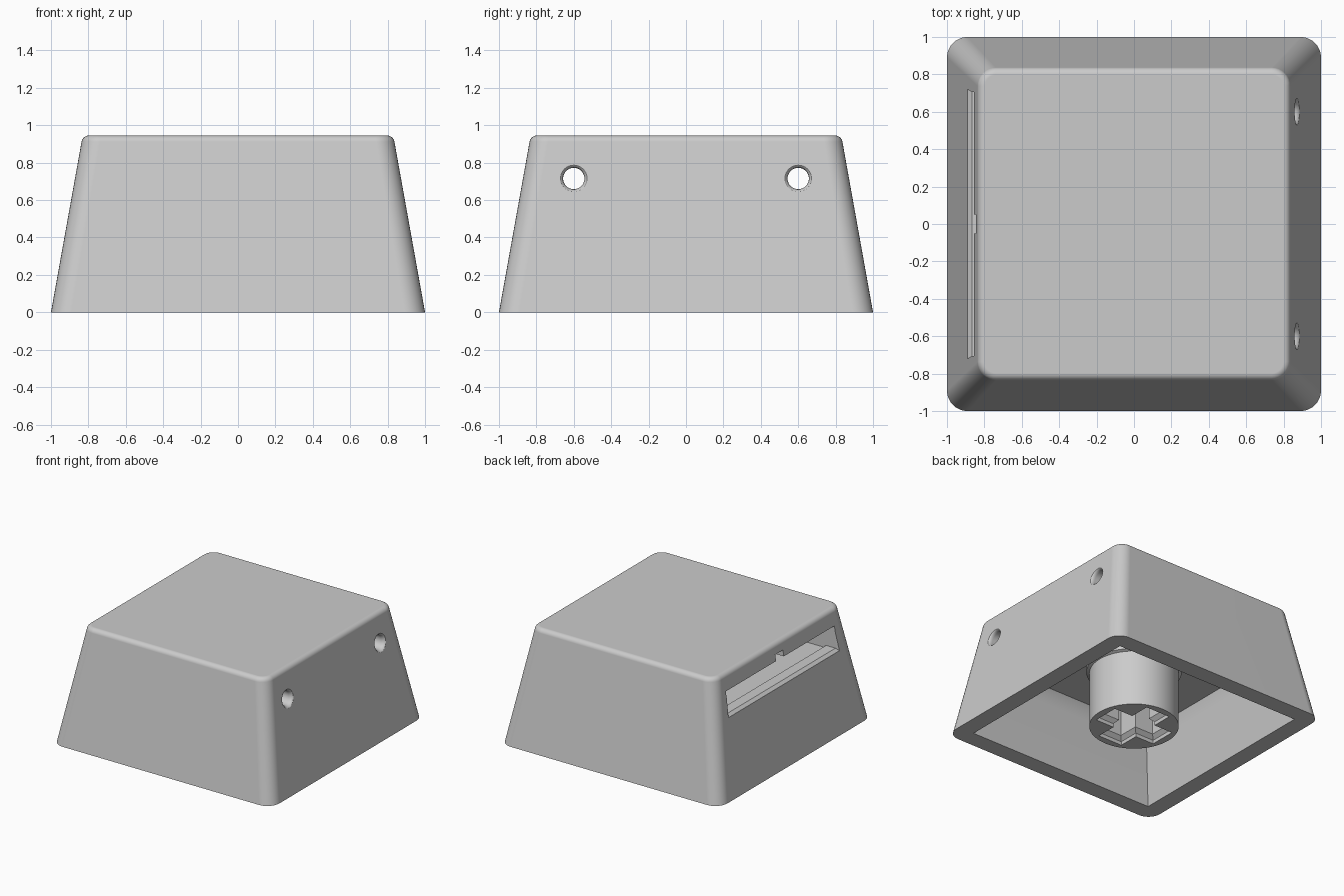
import bpy
import bmesh
from math import cos, sin, pi, radians
from mathutils import Vector

cube = bpy.data.objects.get("Cube")
if cube:
    bpy.data.objects.remove(cube, do_unlink=True)

grey = bpy.data.materials.new("plain grey")
grey.use_nodes = True
GREY = (0.6, 0.6, 0.6, 1)
grey.diffuse_color = GREY
grey.node_tree.nodes["Principled BSDF"].inputs["Base Color"].default_value = GREY


def loft(name, rings):
    """Skin a stack of equal-length closed rings and cap both ends."""
    bm = bmesh.new()
    loops = [[bm.verts.new(p) for p in ring] for ring in rings]
    n = len(loops[0])
    for a, b in zip(loops, loops[1:]):
        for i in range(n):
            j = (i + 1) % n
            bm.faces.new((a[i], a[j], b[j], b[i]))
    bm.faces.new(loops[0][::-1])
    bm.faces.new(loops[-1])
    bmesh.ops.recalc_face_normals(bm, faces=bm.faces)
    mesh = bpy.data.meshes.new(name)
    bm.to_mesh(mesh)
    bm.free()
    mesh.materials.append(grey)
    obj = bpy.data.objects.new(name, mesh)
    bpy.context.collection.objects.link(obj)
    return obj


def rounded_square(half, radius, z, steps=8):
    ring = []
    for k, (sx, sy) in enumerate(((1, 1), (-1, 1), (-1, -1), (1, -1))):
        for i in range(steps + 1):
            t = (k + i / steps) * pi / 2
            c = half - radius
            ring.append(Vector((sx * c + radius * cos(t), sy * c + radius * sin(t), z)))
    return ring


def rectangle(hx, hy, z):
    return [Vector((x, y, z)) for x, y in ((hx, hy), (-hx, hy), (-hx, -hy), (hx, -hy))]


def circle(r, z, n=48):
    return [Vector((r * cos(2 * pi * i / n), r * sin(2 * pi * i / n), z)) for i in range(n)]


def cross(reach, w, z):
    ring = []
    for k in range(4):
        for x, y in ((reach, -w), (reach, w), (w, w)):
            for _ in range(k):
                x, y = -y, x
            ring.append(Vector((x, y, z)))
    return ring


def tunnel(name, *sections):
    """Rectangular duct along x; each section is (x, half width, bottom, top)."""
    return loft(name, [[Vector(p) for p in ((x, h, z0), (x, h, z1), (x, -h, z1), (x, -h, z0))]
                       for x, h, z0, z1 in sections])


def boolean(target, cutter):
    mod = target.modifiers.new("cut", "BOOLEAN")
    mod.operation = "DIFFERENCE"
    mod.solver = "EXACT"
    mod.object = cutter
    bpy.context.view_layer.objects.active = target
    bpy.ops.object.modifier_apply(modifier=mod.name)
    bpy.data.objects.remove(cutter, do_unlink=True)


def smooth(obj):
    bpy.ops.object.select_all(action="DESELECT")
    obj.select_set(True)
    bpy.context.view_layer.objects.active = obj
    bpy.ops.object.shade_smooth_by_angle(angle=radians(30))
    mod = obj.modifiers.new("even shading", "WEIGHTED_NORMAL")
    mod.keep_sharp = True


# Tapered outer shell with a rolled top edge
TOP, FILLET, SHOULDER = 0.945, 0.04, 0.837
rings = [rounded_square(1, 0.11, 0)]
for i in range(7):
    t = radians(10 + 80 * i / 6)
    inset = FILLET * (1 - cos(t))
    rings.append(rounded_square(SHOULDER - inset, 0.1 - inset, TOP - FILLET * (1 - sin(t))))
shell = loft("cap_shell", rings)

# Open underside with a chamfered ceiling
boolean(shell, loft("cavity", [rectangle(0.877, 0.877, -0.1), rectangle(0.77, 0.77, 0.46),
                               rectangle(0.74, 0.7, 0.55)]))

# Side slot: flared mouth, raised sill, flat chamber and a finger notch above
boolean(shell, tunnel("mouth", (-1.1, 0.72, 0.61, 0.81), (-0.89, 0.72, 0.61, 0.81),
                      (-0.865, 0.705, 0.63, 0.81), (-0.77, 0.705, 0.63, 0.81)))
boolean(shell, tunnel("chamber", (-0.78, 0.705, 0.61, 0.81), (0.72, 0.705, 0.61, 0.81)))
boolean(shell, tunnel("notch", (-1.1, 0.05, 0.75, 0.86), (-0.76, 0.05, 0.75, 0.86)))

# Two round holes with softly rolled mouths that follow the sloped wall
WALL, SLOPE = 0.872, 0.179
profile = ((-0.25, 0.057), (-0.03, 0.057), (-0.014, 0.06), (-0.004, 0.066), (0.002, 0.075), (0.02, 0.1))
for y in (-0.6, 0.6):
    hole = [[Vector((WALL + d - SLOPE * p.y, y + p.x, 0.715 + p.y)) for p in circle(r, 0, 32)]
            for d, r in profile]
    boolean(shell, loft("hole", hole))
smooth(shell)

# Central stem with collar and a cross socket with a wider lead-in
stem = loft("stem", [circle(0.337, 0), circle(0.337, 0.46), circle(0.36, 0.47), circle(0.36, 0.57)])
boolean(stem, loft("socket", [cross(0.28, 0.11, -0.02), cross(0.28, 0.11, 0.03),
                              cross(0.25, 0.08, 0.06), cross(0.25, 0.08, 0.44)]))
smooth(stem)
